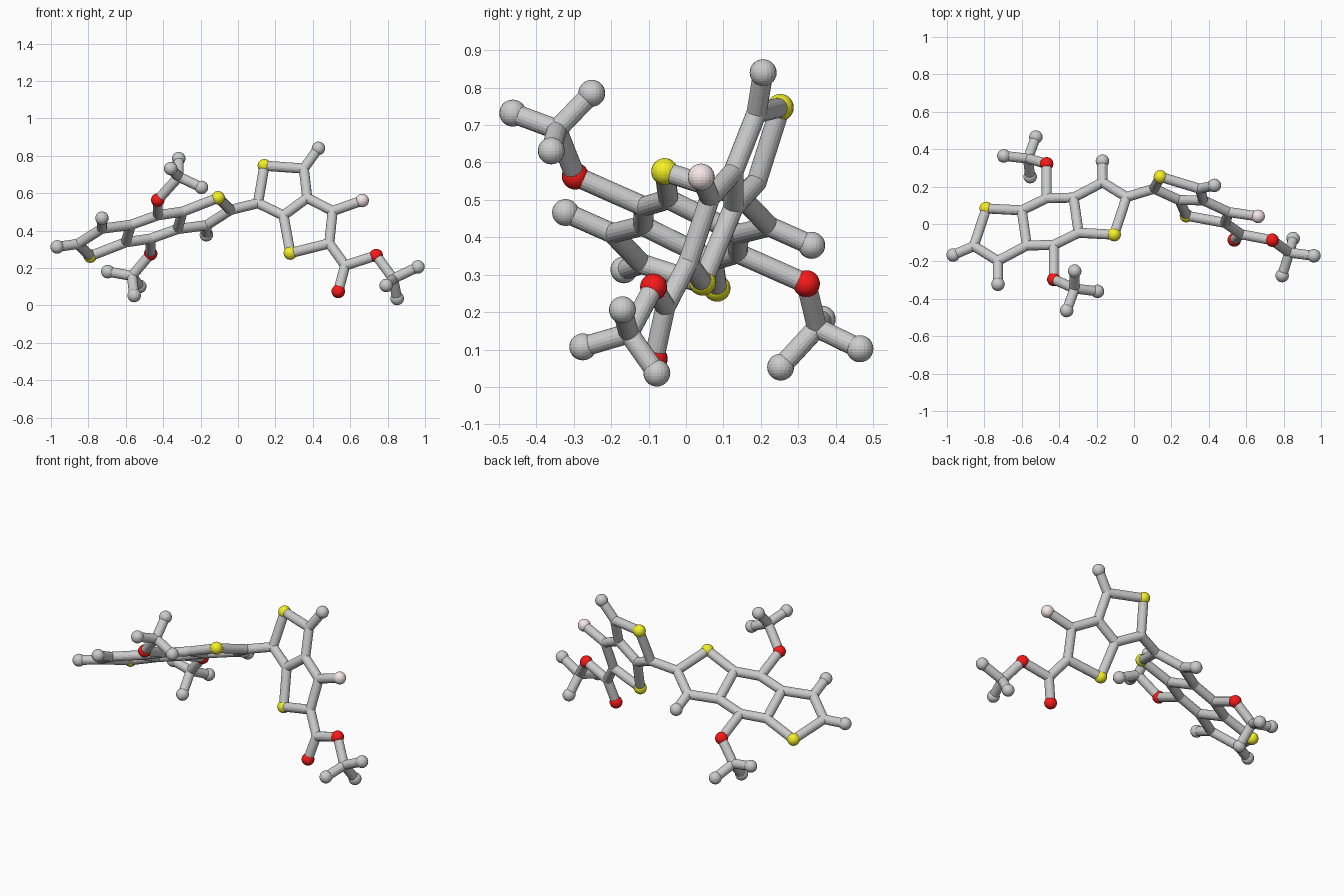
import bpy, bmesh
from mathutils import Vector, Matrix

if "Cube" in bpy.data.objects:
    bpy.data.objects.remove(bpy.data.objects["Cube"])

STICK, BALL = 0.027, 0.036


def material(name, rgb):
    m = bpy.data.materials.new(name)
    m.diffuse_color = (*rgb, 1)
    m.use_nodes = True
    m.node_tree.nodes["Principled BSDF"].inputs["Base Color"].default_value = m.diffuse_color
    return m


MATS = {"S": material("yellow", (0.9, 0.87, 0.02)),
        "O": material("red", (0.95, 0.01, 0.01)),
        "F": material("pink", (0.92, 0.79, 0.82))}
NAMES = {"S": "sulfur_ball", "O": "oxygen_ball", "F": "fluorine_ball",
         "H": "end_ball", "C": "carbon_joint"}


def add_object(name, bm, mat=None):
    me = bpy.data.meshes.new(name)
    bm.to_mesh(me)
    bm.free()
    if mat:
        me.materials.append(mat)
    ob = bpy.data.objects.new(name, me)
    bpy.context.collection.objects.link(ob)


def ball(kind, p):
    bm = bmesh.new()
    bmesh.ops.create_uvsphere(bm, u_segments=20, v_segments=14,
                              radius=STICK if kind == "C" else BALL,
                              matrix=Matrix.Translation(p))
    add_object(NAMES[kind], bm, MATS.get(kind))


def stick(a, b):
    d = b - a
    m = Matrix.Translation((a + b) / 2) @ d.to_track_quat("Z", "Y").to_matrix().to_4x4()
    bm = bmesh.new()
    bmesh.ops.create_cone(bm, cap_ends=True, segments=18, radius1=STICK,
                          radius2=STICK, depth=d.length, matrix=m)
    add_object("bond_stick", bm)


atoms = {}   # key (first letter is the kind) -> position
bonds = []


def chain(text):
    keys = text.split()
    bonds.extend(zip(keys, keys[1:]))


# Flat three-ring core: one half given in plan, the other by point symmetry
half = {"S1": (-.79, .083), "C2": (-.856, -.118), "C3": (-.728, -.197),
        "C4": (-.573, -.115), "C5": (-.60, .073), "C6": (-.467, .138),
        "H3": (-.727, -.322), "O6": (-.467, .322)}
for k, (x, y) in half.items():
    for key, px, py in ((k, x, y), (k + "b", -.896 - x, .026 - y)):
        if key == "H3b":
            py = .336
        atoms[key] = Vector((px, py, .589 + .365 * px - .443 * py))
atoms["H2"] = Vector((-.967, -.166, .313))
for s, t in (("", "b"), ("b", "")):
    chain(f"C5{s} S1{s} C2{s} C3{s} C4{s} C5{s} C6{s} C4{t}")
    chain(f"C3{s} H3{s}")
    chain(f"C6{s} O6{s}")
chain("C2 H2")

# Tilted two-ring wing: front-view points lifted on to its plane
wing = {"C10": (.107, .547), "S11": (.141, .747), "C12": (.352, .732),
        "C13": (.37, .575), "C14": (.243, .481), "S15": (.28, .28),
        "C16": (.488, .332), "C17": (.506, .505), "C18": (.573, .214),
        "H12": (.43, .84), "F17": (.664, .561), "O18": (.536, .075),
        "O19": (.739, .267)}
for k, (x, z) in wing.items():
    atoms[k] = Vector((x, .0196 - .275 * x + .363 * z, z))
atoms["C18"].y = -.055
atoms["O18"].y = -.085
chain("C2b C10 S11 C12 C13 C14 C10")
chain("C14 S15 C16 C17 C13")
chain("C12 H12")
chain("C17 F17")
chain("O18 C18 O19")
chain("C16 C18")

# Three-pronged end groups: anchor oxygen, hub, three tips
prongs = [
    ("O6b", (-.317, -.345, .688),
     [(-.317, -.252, .785), (-.195, -.36, .631), (-.36, -.463, .732)]),
    ("O6", (-.567, .35, .158),
     [(-.525, .465, .102), (-.555, .253, .053), (-.696, .364, .181)]),
    ("O19", (.83, -.153, .143),
     [(.962, -.17, .206), (.851, -.078, .037), (.792, -.276, .107)]),
]
for i, (anchor, hub, tips) in enumerate(prongs):
    h = f"Chub{i}"
    atoms[h] = Vector(hub)
    chain(f"{anchor} {h}")
    for j, t in enumerate(tips):
        atoms[f"Htip{i}{j}"] = Vector(t)
        chain(f"{h} Htip{i}{j}")

# Build the balls and sticks
for key, p in atoms.items():
    ball(key[0], p)
for pair in {tuple(sorted(b)) for b in bonds}:
    stick(atoms[pair[0]], atoms[pair[1]])
